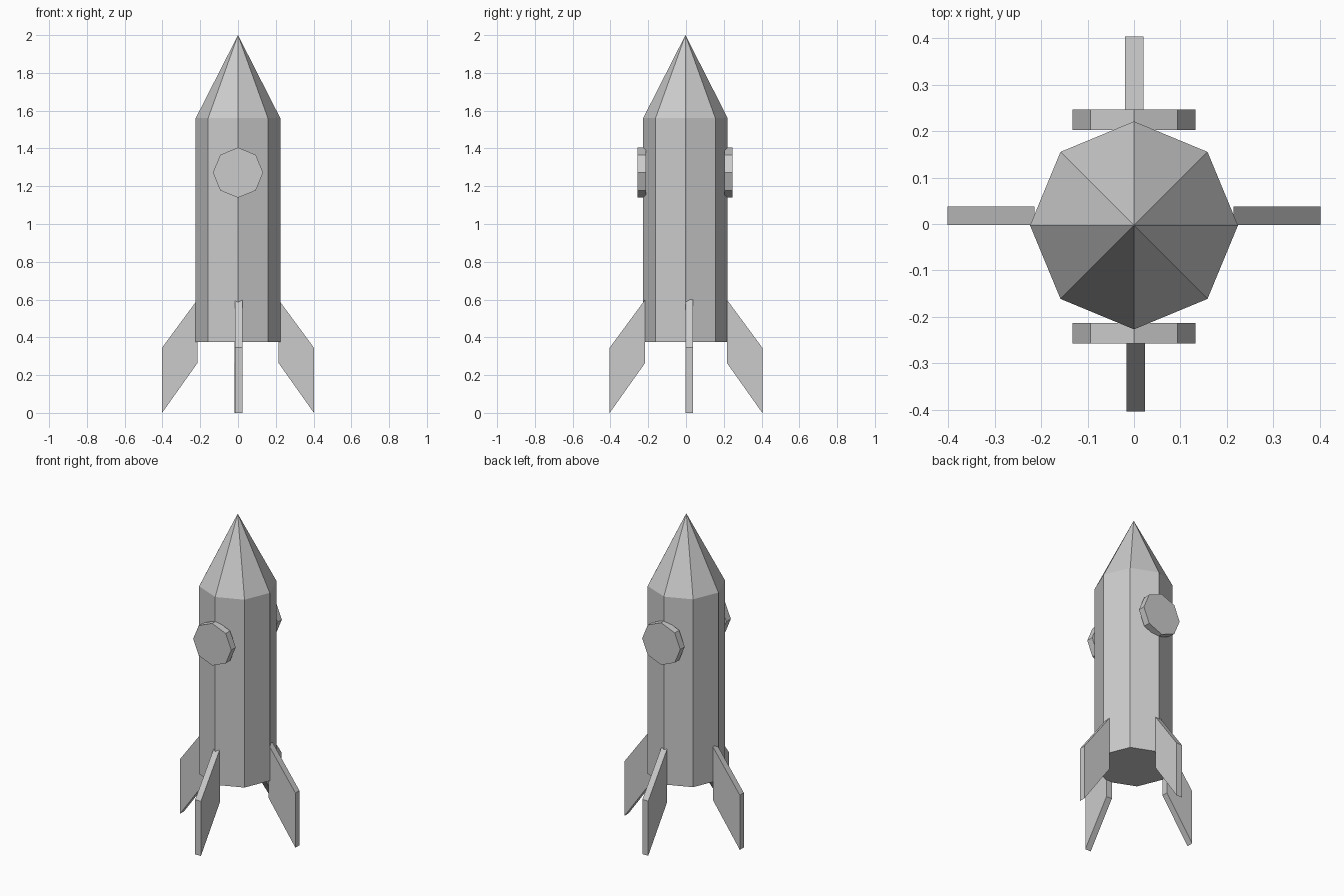
import bpy, bmesh
from math import pi, radians
from mathutils import Matrix, Vector

if "Cube" in bpy.data.objects:
    bpy.data.objects.remove(bpy.data.objects["Cube"])

CY = -0.003  # hull axis in y


def make_object(name, bm):
    bmesh.ops.recalc_face_normals(bm, faces=bm.faces)
    mesh = bpy.data.meshes.new(name)
    bm.to_mesh(mesh)
    bm.free()
    obj = bpy.data.objects.new(name, mesh)
    bpy.context.collection.objects.link(obj)
    return obj


def octagon_prism(name, radius, depth, matrix):
    bm = bmesh.new()
    bmesh.ops.create_cone(bm, cap_ends=True, segments=8, radius1=radius,
                          radius2=radius, depth=depth, matrix=matrix)
    return make_object(name, bm)


def fin(name, angle, shift):
    # Swept profile in (outward, up), extruded to a thin plate
    profile = [(0.215, 0.60), (0.403, 0.345), (0.403, 0.0), (0.215, 0.265)]
    bm = bmesh.new()
    face = bm.faces.new([bm.verts.new((r, -0.02, z)) for r, z in profile])
    ext = bmesh.ops.extrude_face_region(bm, geom=[face])
    verts = [v for v in ext["geom"] if isinstance(v, bmesh.types.BMVert)]
    bmesh.ops.translate(bm, verts=verts, vec=(0, 0.04, 0))
    bm.transform(Matrix.Translation(shift) @ Matrix.Rotation(radians(angle), 4, 'Z'))
    return make_object(name, bm)


# Hull with pointed nose, one closed eight-sided surface
bm = bmesh.new()
bmesh.ops.create_cone(bm, cap_ends=True, segments=8, radius1=0.224, radius2=0.224,
                      depth=1.185, matrix=Matrix.Translation((0, CY, 0.9675)))
top = max(bm.faces, key=lambda f: f.calc_center_median().z)
tip = bmesh.ops.poke(bm, faces=[top])["verts"][0]
tip.co = Vector((0, CY, 2.0))
make_object("hull", bm)

# Round windows, front and back
for name, y in (("front_window", -0.235), ("back_window", 0.225)):
    octagon_prism(name, 0.133, 0.044,
                  Matrix.Translation((0, y, 1.272)) @ Matrix.Rotation(pi / 2, 4, 'X'))

# Four swept fins
for name, angle, shift in (("right_fin", 0, (-0.001, 0.018, 0)),
                           ("back_fin", 90, (0.001, 0.001, 0)),
                           ("left_fin", 180, (0.001, 0.018, 0)),
                           ("front_fin", 270, (0.004, -0.001, 0))):
    fin(name, angle, shift)
